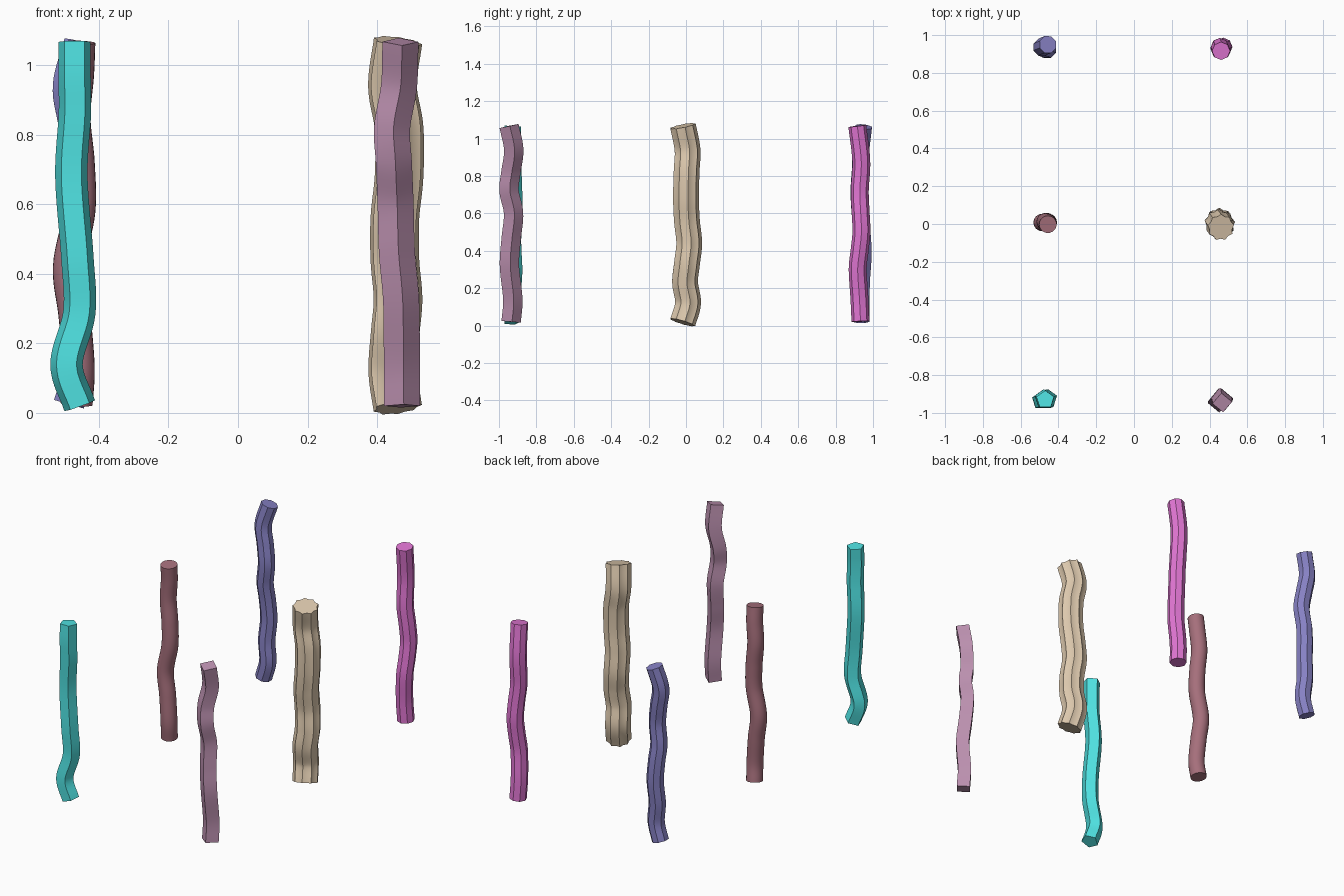
import bpy, bmesh
from math import sin, cos, pi, radians
from mathutils import Vector


def ring(n, r, turn=0.0, inner=1.0):
    """Cross-section polygon; inner < 1 pulls in every second corner."""
    pts = []
    for i in range(n):
        k = r * (inner if i % 2 else 1.0)
        a = turn + 2 * pi * i / n
        pts.append(Vector((k * cos(a), k * sin(a), 0)))
    return pts


def smooth_path(pts, steps=8):
    """Catmull-Rom curve through the control points."""
    p = [pts[0] * 2 - pts[1]] + pts + [pts[-1] * 2 - pts[-2]]
    out = []
    for a, b, c, d in zip(p, p[1:], p[2:], p[3:]):
        for s in range(steps):
            t = s / steps
            out.append(0.5 * (2 * b + (c - a) * t + (2 * a - 5 * b + 4 * c - d) * t ** 2
                              + (3 * b - a - 3 * c + d) * t ** 3))
    return out + [pts[-1]]


def column(name, centre, profile, wave, colour):
    """Sweep the profile up a wavy path of (z, dx, dy) points."""
    path = smooth_path([Vector((centre[0] + dx, centre[1] + dy, z)) for z, dx, dy in wave])
    bm = bmesh.new()
    rings = []
    for i, p in enumerate(path):
        tangent = path[min(i + 1, len(path) - 1)] - path[max(i - 1, 0)]
        turn = Vector((0, 0, 1)).rotation_difference(tangent.normalized())
        rings.append([bm.verts.new(p + turn @ v) for v in profile])
    n = len(profile)
    for low, high in zip(rings, rings[1:]):
        for i in range(n):
            j = (i + 1) % n
            bm.faces.new((low[i], low[j], high[j], high[i]))
    bm.faces.new(rings[0][::-1])
    bm.faces.new(rings[-1])
    mesh = bpy.data.meshes.new(name)
    bm.to_mesh(mesh)
    bm.free()
    mesh.shade_smooth()
    mesh.set_sharp_from_angle(angle=radians(28))
    mat = bpy.data.materials.new(name + "_colour")
    mat.diffuse_color = (*colour, 1)
    mesh.materials.append(mat)
    obj = bpy.data.objects.new(name, mesh)
    bpy.context.collection.objects.link(obj)


# Front row: pentagon and square columns
column("pentagon_column", (-0.47, -0.93), ring(5, 0.049, pi / 2),
       [(0.02, 0.015, 0.0), (0.14, -0.023, -0.004), (0.29, 0.014, 0.006), (0.45, 0.008, 0.0),
        (0.68, -0.009, 0.006), (0.86, 0.001, 0.0), (0.97, 0.0, -0.004), (1.067, 0.0, 0.0)],
       (0.08, 0.77, 0.77))
column("square_column", (0.455, -0.93), ring(4, 0.052, radians(-85)),
       [(0.02, 0.017, -0.005), (0.14, 0.016, 0.004), (0.32, 0.014, -0.014), (0.46, 0.002, -0.005),
        (0.6, -0.002, 0.008), (0.72, -0.007, -0.016), (0.82, -0.012, -0.006),
        (0.94, 0.008, 0.009), (1.067, 0.012, -0.016)],
       (0.5, 0.28, 0.43))

# Middle row: round and fluted columns
column("round_column", (-0.47, 0.0), ring(24, 0.046),
       [(0.025, 0.006, 0.014), (0.13, 0.012, 0.002), (0.28, 0.0, 0.006), (0.42, -0.016, 0.008),
        (0.58, 0.014, 0.008), (0.72, 0.012, 0.01), (0.85, 0.0, 0.012), (0.97, 0.01, 0.008),
        (1.065, 0.014, -0.002)],
       (0.38, 0.16, 0.2))
column("fluted_column", (0.455, 0.0), ring(18, 0.071, pi / 2, 0.86),
       [(0.017, 0.004, -0.019), (0.12, -0.01, 0.009), (0.23, -0.003, -0.007), (0.33, 0.005, 0.003),
        (0.44, -0.004, 0.015), (0.56, -0.004, 0.003), (0.68, 0.008, -0.002),
        (0.82, 0.008, 0.001), (0.94, -0.011, 0.006), (1.067, 0.005, -0.018)],
       (0.72, 0.58, 0.42))

# Back row: two octagon columns
column("left_octagon_column", (-0.47, 0.936), ring(8, 0.048, pi / 8),
       [(0.025, -0.016, 0.0), (0.13, 0.012, 0.0), (0.25, 0.002, 0.004), (0.38, 0.01, 0.012),
        (0.5, 0.004, 0.006), (0.6, -0.002, -0.006), (0.72, 0.012, -0.012), (0.83, -0.002, -0.005),
        (0.94, -0.018, 0.0), (1.063, 0.014, 0.014)],
       (0.24, 0.22, 0.55))
column("right_octagon_column", (0.455, 0.93), ring(8, 0.048, 0.0),
       [(0.022, 0.003, 0.003), (0.15, -0.002, -0.003), (0.3, 0.006, -0.012), (0.4, 0.014, -0.002),
        (0.5, 0.018, 0.008), (0.6, 0.012, 0.004), (0.72, 0.0, -0.001), (0.88, 0.0, 0.007),
        (1.067, 0.006, -0.014)],
       (0.75, 0.18, 0.65))
